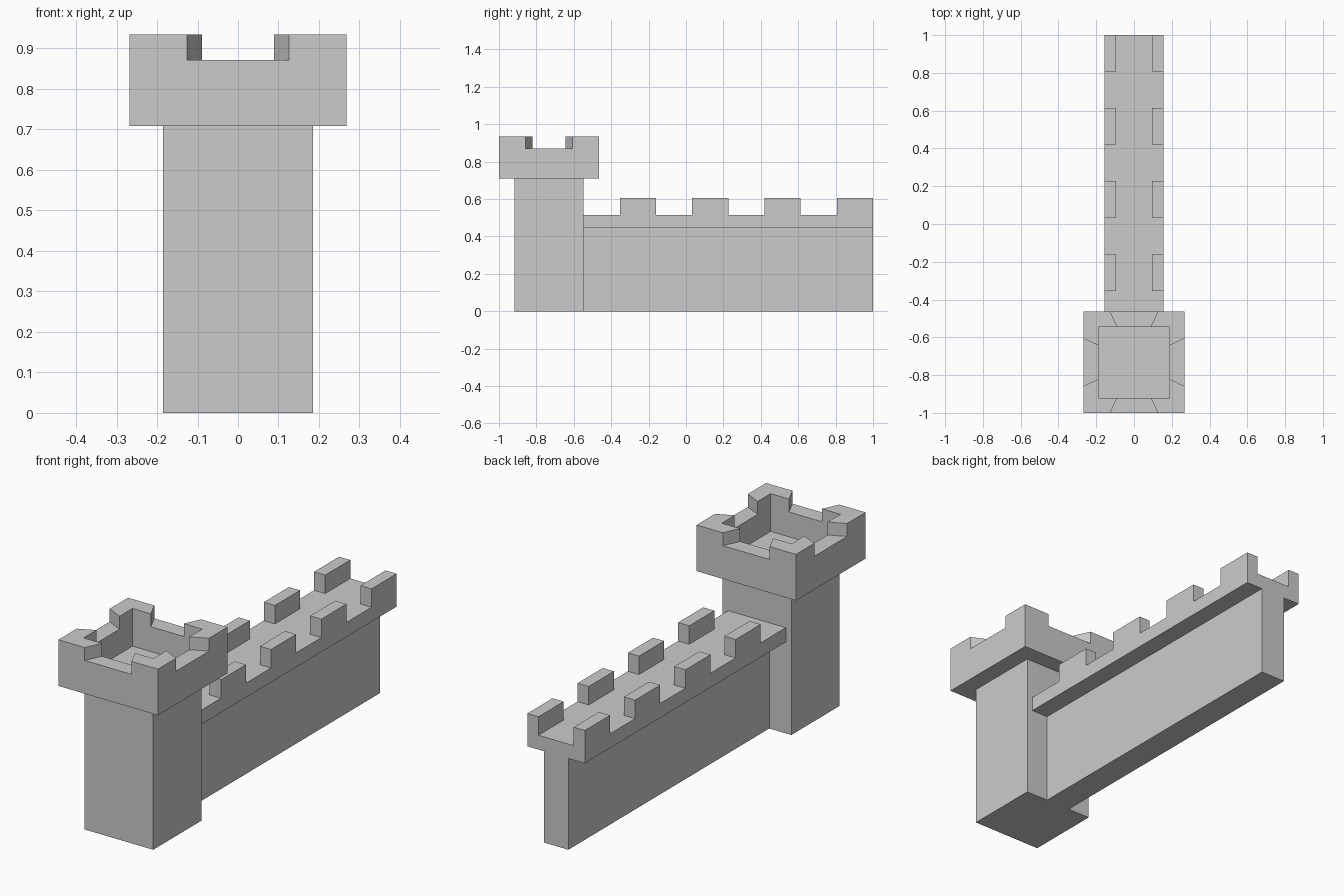
import bpy, math

if "Cube" in bpy.data.objects:
    bpy.data.objects.remove(bpy.data.objects["Cube"])

TOWER_Y = -0.732      # tower centre
WALL_Y = -0.547       # where the wall meets the tower


def make(name, verts, faces):
    mesh = bpy.data.meshes.new(name)
    mesh.from_pydata(verts, [], faces)
    obj = bpy.data.objects.new(name, mesh)
    bpy.context.collection.objects.link(obj)
    return obj


def prism(outline, place):
    """Verts and faces of an outline swept between two levels by place(a, b, level)."""
    n = len(outline)
    verts = [place(a, b, level) for level in (0, 1) for a, b in outline]
    faces = [tuple(reversed(range(n))), tuple(range(n, 2 * n))]
    faces += [(i, (i + 1) % n, n + (i + 1) % n, n + i) for i in range(n)]
    return verts, faces


def box(name, x0, x1, y0, y1, z0, z1):
    rect = [(x0, y0), (x1, y0), (x1, y1), (x0, y1)]
    return make(name, *prism(rect, lambda a, b, t: (a, b, (z0, z1)[t])))


def cut(obj, cutter):
    mod = obj.modifiers.new("cut", 'BOOLEAN')
    mod.operation, mod.solver, mod.object = 'DIFFERENCE', 'EXACT', cutter
    cutter.hide_render = True
    cutter.hide_set(True)


def square(name, half, z0, z1):
    return box(name, -half, half, TOWER_Y - half, TOWER_Y + half, z0, z1)


# Tower shaft and overhanging head with a sunken floor
square("tower_shaft", 0.185, 0, 0.709)
head = square("tower_head", 0.268, 0.709, 0.934)
cut(head, square("recess_cutter", 0.188, 0.75, 1.1))

# Notches in the parapet, flaring outwards from the tower centre
verts, faces = [], []
for k in range(4):
    c, s = round(math.cos(k * math.pi / 2)), round(math.sin(k * math.pi / 2))
    wedge = [(r, side * r * 0.472) for r, side in
             ((0.12, -1), (0.32, -1), (0.32, 1), (0.12, 1))]
    v, f = prism(wedge, lambda a, b, t: (a * c - b * s, TOWER_Y + a * s + b * c, (0.871, 1.2)[t]))
    faces += [tuple(i + len(verts) for i in face) for face in f]
    verts += v
cut(head, make("notch_cutter", verts, faces))

# Curtain wall: T-shaped section with a wider walkway on top
half = [(0.066, 0), (0.066, 0.445), (0.155, 0.445), (0.155, 0.515)]
section = half + [(-x, z) for x, z in reversed(half)]
make("curtain_wall", *prism(section, lambda a, b, t: (a, (1.0, WALL_Y)[t], b)))

# Battlements: gap and block alternate along both edges
step = (1.0 - WALL_Y) / 8
for i in range(4):
    y = WALL_Y + (2 * i + 1) * step
    for side, x in (("left", -0.155), ("right", 0.095)):
        box(f"battlement_{side}_{i + 1}", x, x + 0.06, y, y + step, 0.515, 0.605)
